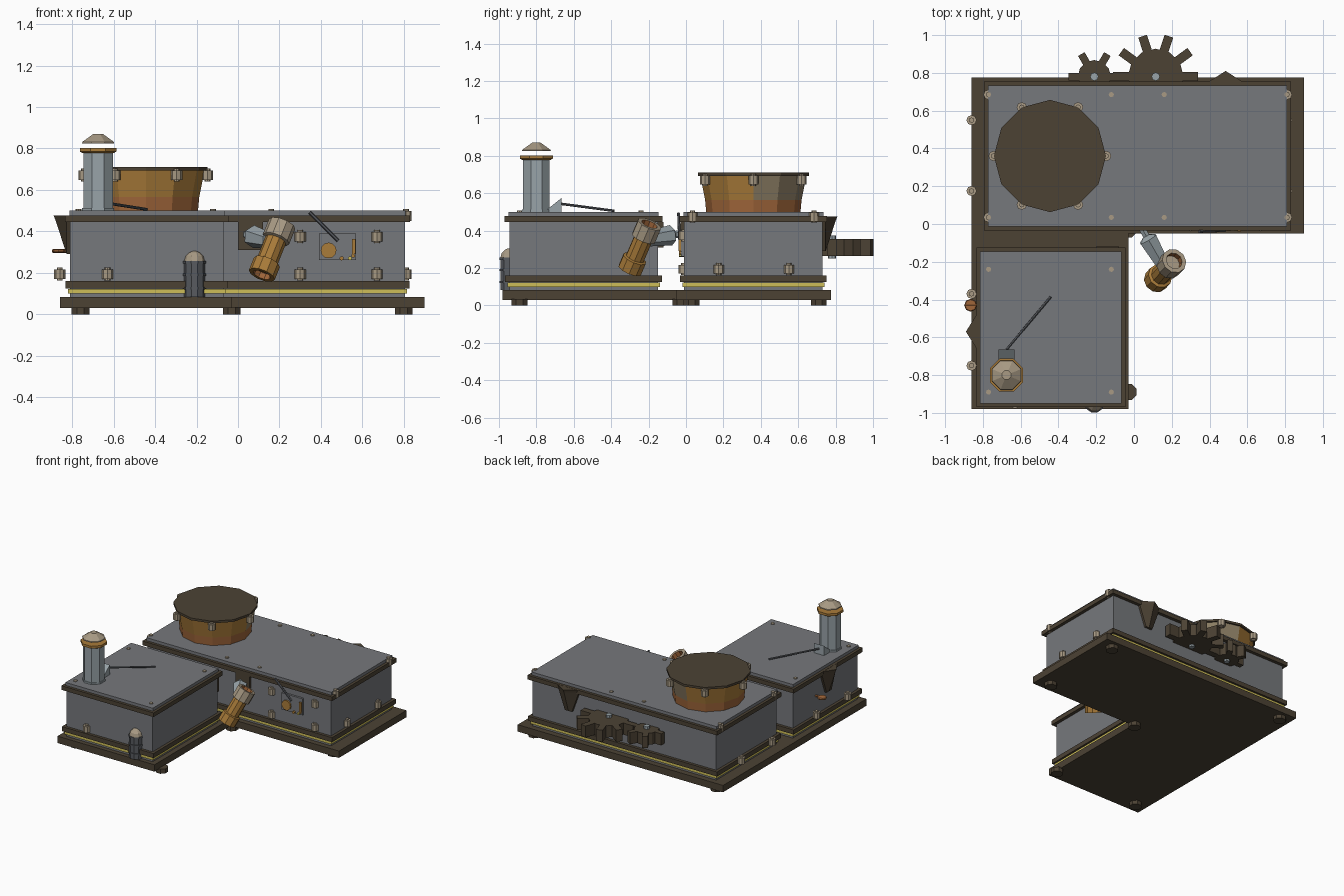
import bpy, bmesh, math
from mathutils import Vector

if "Cube" in bpy.data.objects:
    bpy.data.objects.remove(bpy.data.objects["Cube"])


def material(name, rgb):
    m = bpy.data.materials.new(name)
    lin = [((c / 255 + 0.055) / 1.055) ** 2.4 for c in rgb]
    m.diffuse_color = (*lin, 1)
    m.use_nodes = True
    m.node_tree.nodes["Principled BSDF"].inputs["Base Color"].default_value = m.diffuse_color
    return m


GREY = material("wall grey", (118, 120, 124))
BROWN = material("dark brown", (76, 66, 52))
GOLD = material("brass", (170, 124, 58))
COPPER = material("copper", (160, 102, 58))
STEEL = material("pale steel", (152, 163, 168))
TAN = material("tan metal", (168, 154, 132))
YELLOW = material("yellow stripe", (206, 190, 88))
IRON = material("iron grey", (88, 91, 96))
DUSTY = material("dusty bronze", (140, 126, 100))


def finish(name, bm, *mats):
    bmesh.ops.recalc_face_normals(bm, faces=bm.faces)
    me = bpy.data.meshes.new(name)
    bm.to_mesh(me)
    bm.free()
    for m in mats:
        me.materials.append(m)
    ob = bpy.data.objects.new(name, me)
    bpy.context.collection.objects.link(ob)
    return ob


def box(name, x0, x1, y0, y1, z0, z1, mat):
    return prism(name, [(x0, y0), (x1, y0), (x1, y1), (x0, y1)], z0, z1, mat)


def prism(name, outline, z0, z1, mat):
    bm = bmesh.new()
    lo = [bm.verts.new((x, y, z0)) for x, y in outline]
    hi = [bm.verts.new((x, y, z1)) for x, y in outline]
    n = len(lo)
    bm.faces.new(lo)
    bm.faces.new(hi)
    for i in range(n):
        bm.faces.new((lo[i], lo[(i + 1) % n], hi[(i + 1) % n], hi[i]))
    return finish(name, bm, mat)


def lathe(name, profile, sides, mats, start=(0, 0, 0), axis=(0, 0, 1), turn=0.0, rule=None):
    """Stack rings of (radius, height) along an axis; close both ends."""
    rot = Vector((0, 0, 1)).rotation_difference(Vector(axis))
    bm = bmesh.new()
    rings = []
    for r, h in profile:
        ring = []
        for i in range(sides):
            a = turn + math.tau * i / sides
            p = rot @ Vector((r * math.cos(a), r * math.sin(a), h))
            ring.append(bm.verts.new(p + Vector(start)))
        rings.append(ring)
    bm.faces.new(rings[0])
    bm.faces.new(rings[-1])
    for k in range(len(rings) - 1):
        for i in range(sides):
            j = (i + 1) % sides
            f = bm.faces.new((rings[k][i], rings[k][j], rings[k + 1][j], rings[k + 1][i]))
            if rule:
                f.material_index = rule(k, i)
    return finish(name, bm, *mats)


def rod(name, a, b, r, sides, mat):
    d = Vector(b) - Vector(a)
    return lathe(name, [(r, 0), (r, d.length)], sides, [mat], a, d)


# L-shaped base slab and feet
prism("base_slab", [(-0.86, -0.98), (-0.03, -0.98), (-0.03, -0.05),
                    (0.90, -0.05), (0.90, 0.775), (-0.86, 0.775)], 0.03, 0.083, BROWN)
for x, y in [(-0.76, -0.89), (-0.03, -0.89), (-0.03, -0.03),
             (-0.76, 0.71), (0.80, 0.71), (0.80, 0.03)]:
    lathe("foot", [(0.046, 0), (0.046, 0.035)], 8, [BROWN], (x, y, 0), turn=math.pi / 8)

# Two housings with stripe, trims and roof plate
for name, x0, x1, y0, y1 in [("large", -0.77, 0.805, -0.01, 0.73),
                             ("small", -0.81, -0.07, -0.945, -0.15)]:
    for part, g, z0, z1, mat in [("wall", 0, 0.08, 0.46, GREY),
                                 ("stripe", 0.01, 0.10, 0.122, YELLOW),
                                 ("lower_trim", 0.022, 0.125, 0.16, BROWN),
                                 ("upper_trim", 0.025, 0.445, 0.477, BROWN),
                                 ("roof", 0.004, 0.47, 0.50, GREY)]:
        box(f"{name}_{part}", x0 - g, x1 + g, y0 - g, y1 + g, z0, z1, mat)


# Bolts: thick collar on a thin pin
def bolt(x, y, z):
    lathe("bolt", [(0.014, -0.032), (0.014, -0.025), (0.027, -0.025), (0.027, 0.022),
                   (0.014, 0.022), (0.014, 0.031)], 8, [TAN], (x, y, z))


for x in (-0.77, -0.12, 0.16, 0.81):
    for y in (0.035, 0.685):
        bolt(x, y, 0.476)
for x in (-0.77, -0.12):
    for y in (-0.89, -0.24):
        bolt(x, y, 0.476)
for x in (0.30, 0.67):
    for z in (0.195, 0.375):
        bolt(x, -0.012, z)
bolt(-0.63, -0.95, 0.195)
for y in (0.55, 0.175, -0.37, -0.75):
    bolt(-0.86, y, 0.195)
for y in (0.175, 0.55):
    bolt(0.81, y, 0.195)

# Twelve-sided vat with lid
VAT = (-0.445, 0.36)
lathe("vat", [(0.252, 0.50), (0.258, 0.565), (0.284, 0.695)], 12, [COPPER, GOLD, DUSTY],
      (*VAT, 0), rule=lambda k, i: 0 if k == 0 else (2 if i < 3 else 1))
lathe("vat_lid", [(0.297, 0.693), (0.297, 0.71)], 12, [BROWN], (*VAT, 0))
for i in range(6):
    a = i * math.pi / 3
    bolt(VAT[0] + 0.298 * math.cos(a), VAT[1] + 0.298 * math.sin(a), 0.672)

# Chimney with collar and raised cap
CH = (-0.675, -0.80, 0)
T = math.pi / 8
lathe("chimney_pipe", [(0.083, 0.50), (0.083, 0.512), (0.077, 0.512), (0.077, 0.79)], 8, [STEEL], CH, turn=T)
lathe("chimney_collar", [(0.082, 0.778), (0.095, 0.785), (0.095, 0.803)], 8, [GOLD], CH, turn=T)
lathe("chimney_cap", [(0.084, 0.825), (0.082, 0.832), (0.025, 0.87)], 8, [TAN], CH, turn=T)

# Aerial and its wedge
wedge = box("aerial_wedge", -0.717, -0.633, -0.74, -0.665, 0.50, 0.575, STEEL)
for v in wedge.data.vertices:
    if v.co.z > 0.55 and v.co.y < -0.7:
        v.co.z = 0.515
rod("aerial", (-0.675, -0.665, 0.543), (-0.44, -0.385, 0.506), 0.007, 6, IRON)

# Slanted hollow lamp tube on a mount
A, B = Vector((0.115, -0.30, 0.19)), Vector((0.213, -0.195, 0.435))
D = B - A
L = D.length
lathe("lamp_tube", [(0.045, 0.03), (0.045, 0), (0.067, 0), (0.067, 0.07), (0.052, 0.075),
                    (0.052, L - 0.07)], 10, [GOLD, COPPER], A, D,
      rule=lambda k, i: 1 if k == 0 else 0)
lathe("lamp_head", [(0.052, L - 0.09), (0.068, L - 0.085), (0.068, L), (0.045, L), (0.045, L - 0.04)],
      10, [TAN, COPPER], A, D, rule=lambda k, i: 1 if k >= 3 else 0)
M0, M1 = Vector((0.04, -0.02, 0.385)), Vector((0.15, -0.21, 0.355))
lathe("lamp_mount", [(0.02, 0), (0.02, 0.05), (0.055, 0.07), (0.04, (M1 - M0).length)],
      6, [STEEL], M0, M1 - M0)
box("mount_plate", 0.0, 0.12, -0.03, 0.0, 0.31, 0.445, BROWN)
box("side_plate", -0.20, -0.08, -0.16, -0.12, 0.31, 0.445, BROWN)

# Control panel with dial, gauge, buttons and lever
box("control_panel", 0.39, 0.57, -0.026, -0.005, 0.262, 0.39, GREY)
for x, z, r, m in [(0.437, 0.308, 0.038, GOLD), (0.50, 0.27, 0.010, GOLD),
                   (0.54, 0.27, 0.009, YELLOW), (0.556, 0.282, 0.009, GOLD)]:
    lathe("panel_dial", [(r, 0), (r, 0.028)], 12, [m], (x, -0.01, z), (0, -1, 0))
box("panel_gauge", 0.549, 0.566, -0.04, -0.02, 0.29, 0.362, GOLD)
rod("lever", (0.345, -0.04, 0.492), (0.482, -0.035, 0.355), 0.008, 6, IRON)

# Domed tank with straps
TK = (-0.21, -0.945, 0)
lathe("tank", [(0.05, 0.083), (0.05, 0.255), (0.043, 0.28), (0.025, 0.298), (0.008, 0.305)],
      10, [IRON, TAN], TK, rule=lambda k, i: 1 if k > 0 else 0)
for z in (0.125, 0.19, 0.25):
    lathe("tank_strap", [(0.055, z - 0.006), (0.055, z + 0.006)], 10, [IRON], TK)


# Tapered wall brackets, pointing outward
def bracket(ox, oy, out):
    ux, uy = out
    bm = bmesh.new()
    rows = []
    for z, half, inner, depth in [(0.476, 0.10, 0.03, 0.075), (0.455, 0.09, 0.03, 0.066),
                                  (0.29, 0.03, 0.005, 0.012)]:
        pts = [(-half, -0.01), (-half, 0.012), (0, depth), (half, 0.012), (half, -0.01)]
        rows.append([bm.verts.new((ox - uy * s + ux * d, oy + ux * s + uy * d, z)) for s, d in pts])
    bm.faces.new(rows[0])
    bm.faces.new(rows[-1])
    for a, b in zip(rows, rows[1:]):
        for i in range(5):
            j = (i + 1) % 5
            bm.faces.new((a[i], a[j], b[j], b[i]))
    finish("wall_bracket", bm, BROWN)


bracket(-0.815, -0.57, (-1, 0))
bracket(0.485, 0.735, (0, 1))

# Valve wheel
rod("valve_stem", (-0.80, -0.43, 0.305), (-0.895, -0.43, 0.305), 0.009, 6, COPPER)
lathe("valve_wheel", [(0.03, 0.298), (0.034, 0.305), (0.03, 0.312)], 8, [COPPER], (-0.865, -0.43, 0))


# Flat gears half sunk into the back wall
def gear(cx, cy, r_body, r_tip, teeth, half):
    lathe("gear_body", [(r_body, 0.265), (r_body, 0.355)], 12, [BROWN], (cx, cy, 0))
    for i in range(teeth):
        a = math.tau * i / teeth
        if math.sin(a) < -0.01:
            continue
        c, s = math.cos(a), math.sin(a)
        pts = [(r_body * 0.8, -half), (r_tip, -half), (r_tip, half), (r_body * 0.8, half)]
        prism("gear_tooth", [(cx + u * c - v * s, cy + u * s + v * c) for u, v in pts],
              0.265, 0.355, BROWN)
    lathe("gear_pin", [(0.022, 0.25), (0.022, 0.375)], 8, [STEEL], (cx, cy, 0))


gear(-0.21, 0.78, 0.088, 0.138, 6, 0.02)
gear(0.115, 0.78, 0.148, 0.225, 10, 0.024)
